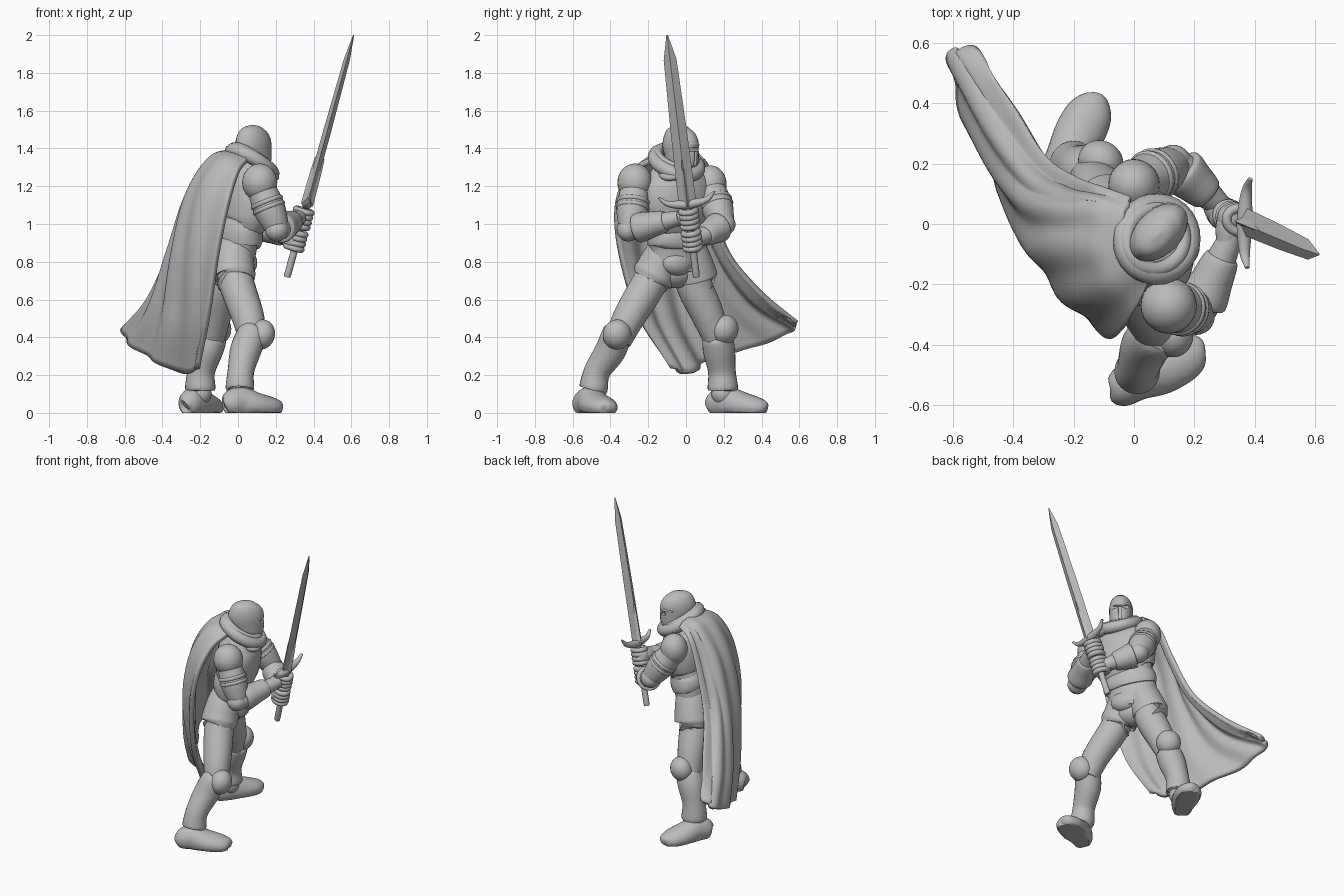
import bpy, bmesh, math
from mathutils import Vector, Matrix

if "Cube" in bpy.data.objects:
    bpy.data.objects.remove(bpy.data.objects["Cube"])

grey = bpy.data.materials.new("plain_grey")
grey.use_nodes = True
grey.diffuse_color = (0.5, 0.5, 0.5, 1)
grey.node_tree.nodes["Principled BSDF"].inputs["Base Color"].default_value = (0.5, 0.5, 0.5, 1)


def finish(name, bm, angle=40):
    bmesh.ops.recalc_face_normals(bm, faces=bm.faces)
    mesh = bpy.data.meshes.new(name)
    bm.to_mesh(mesh)
    bm.free()
    ob = bpy.data.objects.new(name, mesh)
    bpy.context.collection.objects.link(ob)
    mesh.materials.append(grey)
    bpy.ops.object.select_all(action='DESELECT')
    ob.select_set(True)
    bpy.context.view_layer.objects.active = ob
    bpy.ops.object.shade_smooth_by_angle(angle=math.radians(angle))
    return ob


def spline(pts, t):
    """Point at t in 0..1 on a smooth curve through pts."""
    s = t * (len(pts) - 1)
    i = min(int(s), len(pts) - 2)
    f = s - i
    p1, p2 = Vector(pts[i]), Vector(pts[i + 1])
    p0 = Vector(pts[i - 1]) if i else p1 * 2 - p2
    p3 = Vector(pts[i + 2]) if i + 2 < len(pts) else p2 * 2 - p1
    return p1 + f / 2 * (p2 - p0 + f * (2 * p0 - 5 * p1 + 4 * p2 - p3 + f * (3 * (p1 - p2) + p3 - p0)))


def tube(name, rings, side=(0, 1, 0), n=24, sub=5):
    """Smooth closed limb through rings of (x, y, z, half width, half depth)."""
    rings = [tuple(r) + (r[3],) * (5 - len(r)) for r in rings]
    steps = (len(rings) - 1) * sub
    samples = [spline(rings, k / steps) for k in range(steps + 1)]
    pos = [Vector(s[:3]) for s in samples]
    bm, loops = bmesh.new(), []
    for k, s in enumerate(samples):
        tan = (pos[min(k + 1, steps)] - pos[max(k - 1, 0)]).normalized()
        u = Vector(side) - tan * tan.dot(Vector(side))
        u.normalize()
        v = tan.cross(u)
        loop = []
        for j in range(n):
            a = math.tau * j / n
            p = pos[k] + u * math.cos(a) * s[3] + v * math.sin(a) * s[4]
            p.z = max(p.z, 0)
            loop.append(bm.verts.new(p))
        loops.append(loop)
    for a, b in zip(loops, loops[1:]):
        for j in range(n):
            bm.faces.new((a[j], a[(j + 1) % n], b[(j + 1) % n], b[j]))
    bm.faces.new(loops[0])
    bm.faces.new(loops[-1])
    return finish(name, bm)


def ball(name, loc, size, yaw=0, pitch=0):
    bm = bmesh.new()
    mat = (Matrix.Translation(loc) @ Matrix.Rotation(math.radians(yaw), 4, 'Z')
           @ Matrix.Rotation(math.radians(pitch), 4, 'Y') @ Matrix.Diagonal((*size, 1)))
    bmesh.ops.create_uvsphere(bm, u_segments=28, v_segments=16, radius=1, matrix=mat)
    return finish(name, bm)


def ring(name, loc, axis, major, minor, squash=1, yaw=0):
    """Torus around an axis."""
    rot = Vector(axis).to_track_quat('Z', 'Y').to_matrix().to_4x4()
    mat = Matrix.Translation(loc) @ rot @ Matrix.Rotation(math.radians(yaw), 4, 'Z')
    bm, n, m = bmesh.new(), 28, 10
    vs = [[bm.verts.new(mat @ Vector((
        (major + minor * math.cos(b * math.tau / m)) * math.cos(a * math.tau / n),
        (major * squash + minor * math.cos(b * math.tau / m)) * math.sin(a * math.tau / n),
        minor * math.sin(b * math.tau / m)))) for b in range(m)] for a in range(n)]
    for a in range(n):
        for b in range(m):
            bm.faces.new((vs[a][b], vs[a - 1][b], vs[a - 1][b - 1], vs[a][b - 1]))
    return finish(name, bm)


def box(name, mat, size):
    bm = bmesh.new()
    bmesh.ops.create_cube(bm, size=1, matrix=mat @ Matrix.Diagonal((*size, 1)))
    return finish(name, bm)


# Torso, turned part way between +x and +y
across = (-0.45, 0.9, 0)
tube("abdomen", [(-.03, -.05, .76, .15, .1), (-.02, -.04, .88, .16, .11), (0, -.05, .97, .165, .115),
                 (.03, -.05, 1.06, .17, .11)], across)
tube("breastplate", [(.01, -.05, 1.0, .15, .1), (.02, -.05, 1.02, .185, .125), (.04, -.05, 1.12, .205, .14),
                     (.05, -.05, 1.22, .19, .13), (.06, -.05, 1.29, .13, .1), (.06, -.04, 1.33, .07, .07)], across)
tube("belly_plate", [(-.01, -.04, .9, .16, .11), (-.005, -.04, .92, .175, .122), (0, -.05, .97, .172, .122),
                     (.01, -.05, 1.01, .16, .11)], across)
ball("groin_guard", (.04, -.045, .795), (.055, .09, .068), 24)
ball("pelvis", (-.04, -.06, .74), (.09, .13, .08), 24)

# Legs
thigh_r = [(-.03, -.14, .78, .09), (.0, -.21, .66, .093), (.055, -.305, .5, .085), (.075, -.36, .38, .07)]
thigh_l = [(-.08, .02, .76, .09), (-.1, .05, .66, .095), (-.12, .11, .53, .088), (-.14, .16, .4, .072)]
skirt_r = [(-.025, -.07, .9, .09), (-.025, -.115, .83, .107), (-.025, -.155, .755, .113),
           (-.02, -.178, .715, .113), (-.02, -.18, .711, .09)]
skirt_l = [(-.04, .0, .9, .09), (-.06, .02, .83, .105), (-.08, .045, .75, .112), (-.09, .055, .71, .113),
           (-.09, .056, .706, .09)]
shin_r = [(.085, -.355, .44, .055), (.075, -.365, .42, .078), (.04, -.4, .33, .082), (.015, -.47, .22, .07),
          (.01, -.49, .13, .075), (.01, -.495, .115, .055)]
shin_l = [(-.125, .16, .42, .055), (-.135, .165, .4, .078), (-.165, .175, .33, .085), (-.195, .19, .22, .073),
          (-.2, .195, .13, .08), (-.2, .195, .115, .06)]
foot_r = [(-.072, -.56, .04, .01, .01), (-.055, -.555, .045, .055, .06), (.01, -.51, .055, .075, .085),
          (.09, -.475, .04, .088, .07), (.17, -.435, .03, .08, .055), (.215, -.41, .025, .05, .038),
          (.23, -.405, .02, .01, .01)]
foot_l = [(-.28, .13, .04, .01, .01), (-.27, .14, .045, .055, .06), (-.225, .21, .055, .072, .085),
          (-.18, .3, .04, .083, .07), (-.145, .37, .03, .075, .055), (-.125, .415, .025, .045, .038),
          (-.12, .43, .02, .01, .01)]
for side, thigh, skirt, shin, foot, knee, yaw in (
        ("right", thigh_r, skirt_r, shin_r, foot_r, (.125, -.365, .415), 20),
        ("left", thigh_l, skirt_l, shin_l, foot_l, (-.11, .205, .44), 55)):
    tube(side + "_thigh", thigh)
    tube(side + "_hip_skirt", skirt)
    tube(side + "_greave", shin)
    tube(side + "_boot", foot, (-foot[4][1] + foot[1][1], foot[4][0] - foot[1][0], 0))
    ball(side + "_knee_guard", knee, (.07, .077, .08), yaw, 15)
    ball(side + "_ankle", Vector(shin[4][:3]) - Vector((0, 0, .03)), (.06, .06, .06))

# Arms with shoulder plates, bands and flared cuffs
for side, sh, el, wr, r in (("right", (.115, -.27, 1.21), (.21, -.295, .97), (.32, -.045, 1.03), .093),
                            ("left", (0, .13, 1.2), (.135, .195, .995), (.28, .065, .92), .085)):
    sh, el, wr = Vector(sh), Vector(el), Vector(wr)
    arm, fore = el - sh, wr - el
    ball(side + "_shoulder_plate", sh + Vector((0, 0, .01)), (r, r, .1))
    tube(side + "_upper_arm", [(*(sh + arm * t), w) for t, w in ((.1, .075), (.5, .085), (.8, .074), (1.05, .055))],
         (1, 0, 0))
    for t in (.4, .52):
        ring(side + "_arm_band", sh + arm * t, arm, .076, .014)
    ball(side + "_elbow_guard", el - fore * .04, (.062, .062, .06))
    tube(side + "_forearm", [(*(el + fore * t), w) for t, w in ((0, .058), (.35, .062), (.7, .05), (1.05, .038))],
         (0, 0, 1))
    tube(side + "_cuff", [(*(el + fore * t), w) for t, w in
                          ((.12, .05), (.16, .08), (.45, .07), (.72, .058), (.74, .04))], (0, 0, 1))

# Sword
pommel, tip = Vector((.26, .055, .72)), Vector((.612, -.1, 2.0))
axis = (tip - pommel).normalized()
wide = (Vector((0, 1, 0)) - axis * axis.y).normalized()
along = lambda z: pommel + (tip - pommel) * ((z - .72) / 1.28)


def blade(name, profile):
    tube(name, [(*along(z), w, d) for z, w, d in profile], wide, n=4, sub=1)


blade("blade", [(1.1, .047, .022), (1.5, .043, .021), (1.87, .034, .016), (2.0, .004, .003)])
blade("blade_ridge", [(1.1, .028, .033), (1.28, .02, .03), (1.35, .004, .026)])
tube("grip", [(*along(z), w) for z, w in ((.72, .017), (.75, .019), (.95, .018), (1.12, .018))], wide, sub=2)
guard = [along(1.105 + h) + wide * s for s, h in ((-.148, .05), (-.1, .012), (0, 0), (.1, .012), (.148, .05))]
tube("crossguard", [(*p, w, d) for p, w, d in zip(guard, (.006, .016, .026, .016, .006),
                                                  (.008, .018, .026, .018, .008))], axis)

# Fists wrapped around the grip
for side, z, wrist in (("right", 1.03, (.31, -.06, 1.03)), ("left", .915, (.26, .085, .92))):
    palm = along(z) - Vector((.025, 0, 0))
    ball(side + "_palm", palm, (.045, .05, .055))
    tube(side + "_hand", [(*wrist, .038), (*(Vector(wrist).lerp(palm, .5)), .046), (*palm, .045)], (0, 0, 1))
    for k in range(4):
        ring(side + "_finger", along(z + .039 - k * .026) - Vector((.008, 0, 0)), axis, .038, .0165, 1.15)

# Helmet looking along the diagonal, with a cut eye slit
look = Vector((.7, .7, 0))
helm = tube("helmet", [(.1, -.01, 1.25, .05, .06), (.092, -.018, 1.3, .066, .092), (.088, -.022, 1.37, .072, .106),
                       (.08, -.03, 1.43, .074, .112), (.078, -.035, 1.48, .062, .093),
                       (.078, -.035, 1.512, .038, .056), (.078, -.035, 1.525, .004, .006)], (-.7, .7, 0), 32)
turn = Matrix.Rotation(math.radians(45), 4, 'Z')
front = Matrix.Translation(Vector((.08, -.03, 1.395)) + look * .115) @ turn
for size, drop in (((.05, .11, .022), 0), ((.05, .016, .09), -.045)):
    cutter = box("slit_cutter", front @ Matrix.Translation((0, 0, drop)), size)
    cutter.hide_render = True
    mod = helm.modifiers.new("slit", 'BOOLEAN')
    mod.object, mod.operation, mod.solver = cutter, 'DIFFERENCE', 'EXACT'
    bpy.context.view_layer.objects.active = helm
    bpy.ops.object.modifier_apply(modifier=mod.name)
    bpy.data.objects.remove(cutter)
tube("brow_ridge", [(.06, .05, 1.418, .004), (.115, .062, 1.42, .009), (.155, .045, 1.422, .01),
                    (.168, .01, 1.42, .009), (.15, -.045, 1.418, .004)], (0, 0, 1), 12)

# Hood collar round the neck, high at the nape and low at the chest
ring("collar", (.075, -.05, 1.325), (.55, .25, 1), .112, .038, 1.15, 12)
ring("collar_roll", (.07, -.05, 1.35), (.55, .25, 1), .098, .026, 1.15, 12)
ball("collar_point", (.165, -.08, 1.27), (.06, .065, .03), -15, 35)

# Cape: strands from neck to hem, blended sideways and rippled into folds
strands = [
    [(-.01, .08, 1.34), (-.1, .11, 1.29), (-.18, .14, 1.1), (-.28, .21, .85), (-.39, .38, .64), (-.53, .565, .48)],
    [(-.02, .05, 1.37), (-.12, .08, 1.32), (-.23, .1, 1.1), (-.34, .16, .85), (-.46, .33, .6), (-.59, .58, .45)],
    [(-.03, .02, 1.38), (-.13, .05, 1.345), (-.26, .05, 1.15), (-.36, .08, .85), (-.46, .2, .55), (-.575, .42, .37)],
    [(-.02, -.05, 1.38), (-.14, -.06, 1.345), (-.26, -.07, 1.15), (-.33, -.07, .85), (-.38, 0, .5),
     (-.44, .13, .28)],
    [(.01, -.13, 1.37), (-.1, -.19, 1.33), (-.19, -.23, 1.15), (-.24, -.23, .85), (-.26, -.14, .5), (-.28, .02, .21)],
    [(.05, -.18, 1.34), (.0, -.29, 1.27), (-.05, -.36, 1.1), (-.1, -.34, .85), (-.15, -.245, .52), (-.21, -.08, .24)]]
bm, rows, cols = bmesh.new(), 40, 72
grid = []
for i in range(rows + 1):
    v = i / rows
    keys = [spline(s, v) for s in strands]
    line = []
    for j in range(cols + 1):
        u = j / cols
        p = spline(keys, u)
        d = spline(keys, min(u + .01, 1)) - spline(keys, max(u - .01, 0))
        out = Vector((d.y, -d.x, 0)).normalized()
        fold = math.sin(u * 5 * math.tau + 1.2 * math.sin(v * 3)) + .4 * math.sin(u * 3 * math.tau + 2)
        p += out * fold * (.002 + .012 * v)
        line.append(bm.verts.new(p))
    grid.append(line)
for a, b in zip(grid, grid[1:]):
    for j in range(cols):
        bm.faces.new((a[j], a[j + 1], b[j + 1], b[j]))
cape = finish("cape", bm, 60)
solid = cape.modifiers.new("thickness", 'SOLIDIFY')
solid.thickness, solid.offset = .03, 0
